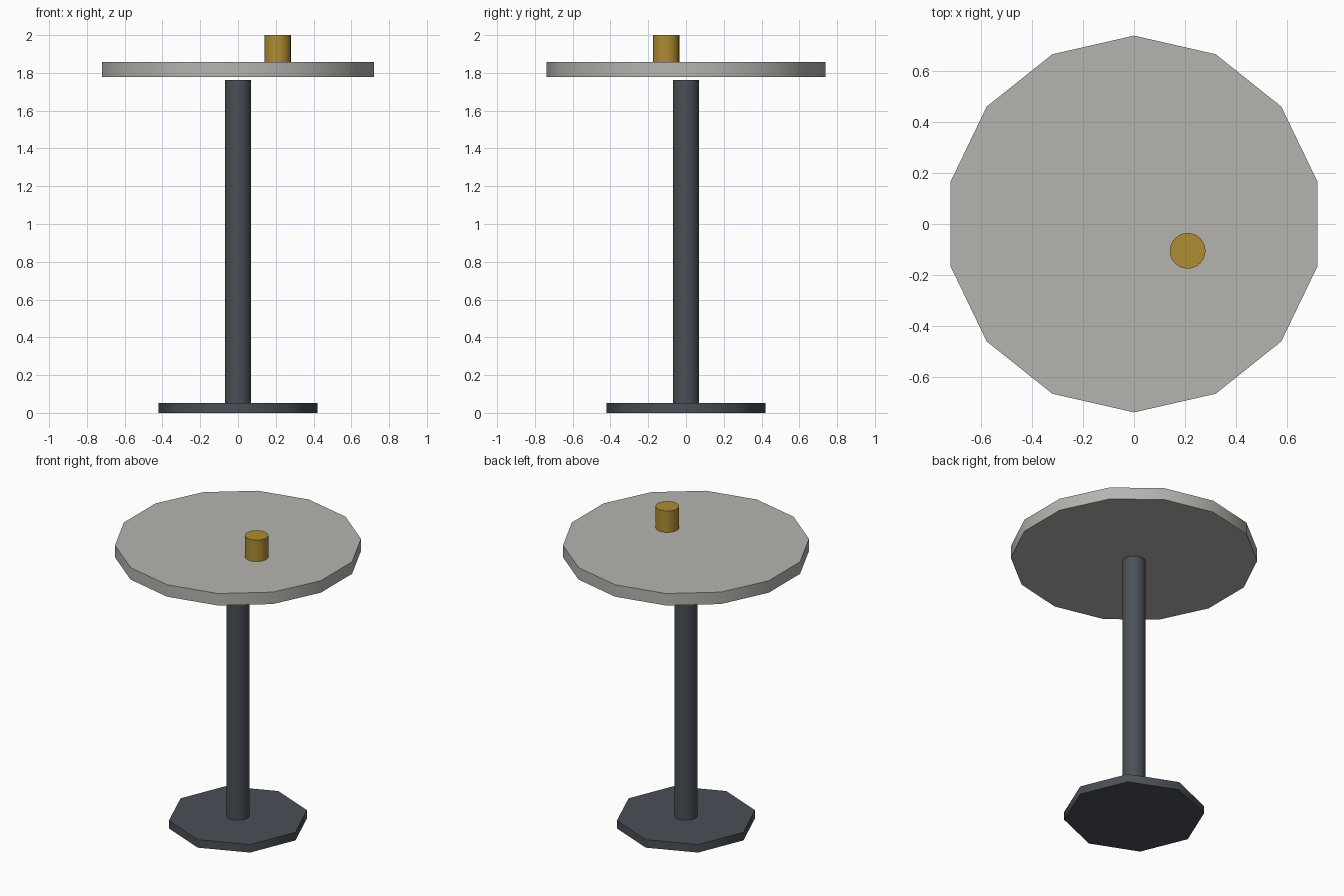
import bpy
import math

if "Cube" in bpy.data.objects:
    bpy.data.objects.remove(bpy.data.objects["Cube"])


def material(name, rgb):
    """Flat colour given as 0-255 display values, stored as linear."""
    mat = bpy.data.materials.new(name)
    linear = [((c / 255 + 0.055) / 1.055) ** 2.4 for c in rgb]
    mat.diffuse_color = (*linear, 1.0)
    mat.use_nodes = True
    mat.node_tree.nodes["Principled BSDF"].inputs["Base Color"].default_value = mat.diffuse_color
    return mat


def disc(name, sides, radius, bottom, top, mat, x=0.0, y=0.0):
    """Upright cylinder with smooth sides and sharp rims."""
    bpy.ops.mesh.primitive_cylinder_add(
        vertices=sides, radius=radius, depth=top - bottom,
        location=(x, y, (bottom + top) / 2))
    obj = bpy.context.object
    obj.name = name
    obj.data.materials.append(mat)
    bpy.ops.object.shade_smooth_by_angle(angle=math.radians(60))
    return obj


steel = material("dark_steel", (74, 80, 87))
stone = material("pale_stone", (182, 180, 175))
brass = material("brass", (175, 140, 50))

# Octagonal foot and slim column
disc("base", 8, 0.42, 0.0, 0.053, steel)
disc("column", 24, 0.07, 0.053, 1.763, steel)

# Fourteen-sided top, floating just above the column
disc("tabletop", 14, 0.738, 1.779, 1.858, stone)

# Small cup standing off-centre on the top
disc("cup", 24, 0.07, 1.858, 2.0, brass, x=0.21, y=-0.105)
